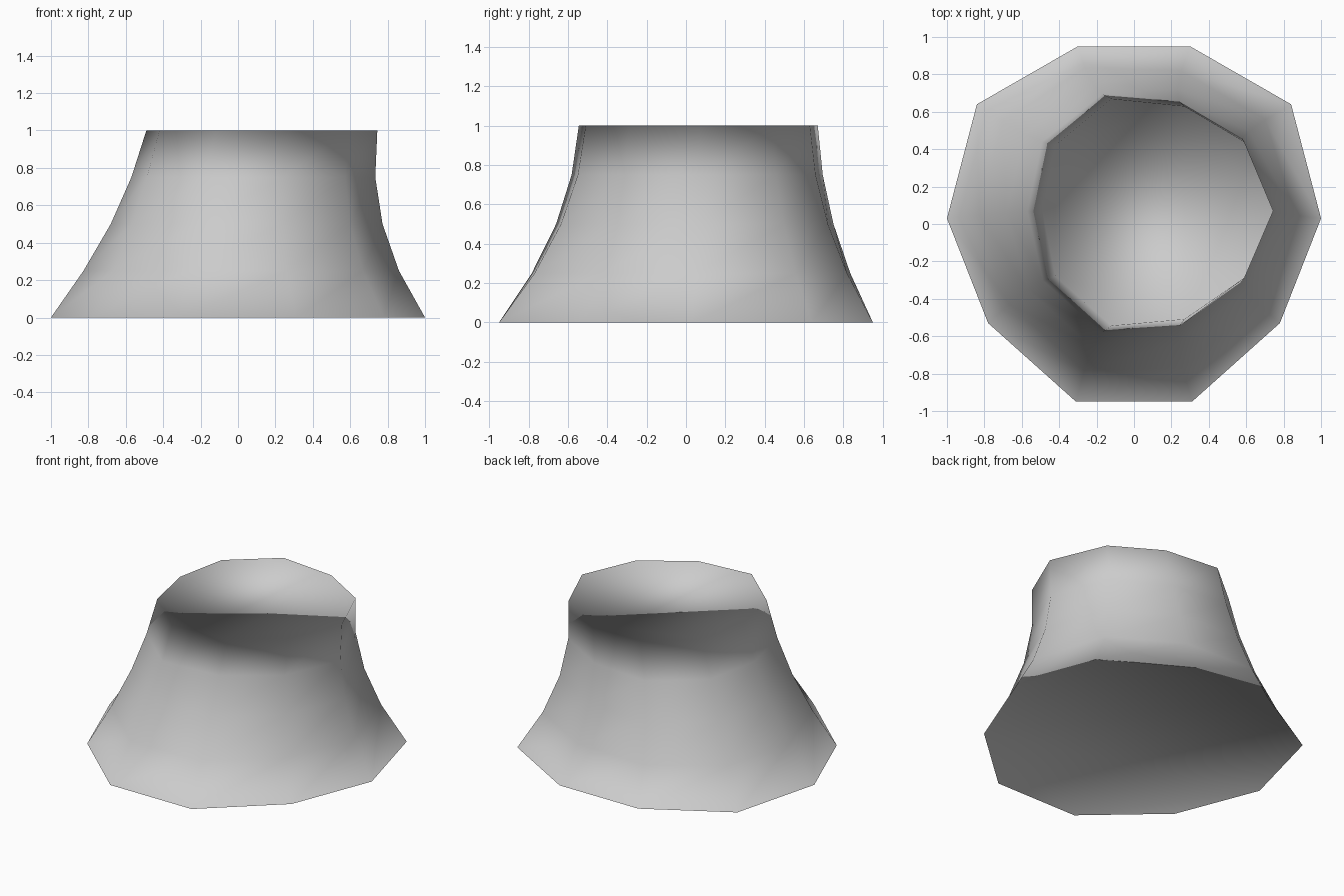
import bpy, bmesh
from mathutils import Vector

if "Cube" in bpy.data.objects:
    bpy.data.objects.remove(bpy.data.objects["Cube"])

# Ten-sided outlines of the foot and the rim, clockwise from the left
FOOT = [(-1, .03), (-.84, .64), (-.3, .95), (.3, .95), (.84, .64),
        (1, .03), (.78, -.53), (.31, -.95), (-.31, -.95), (-.78, -.53)]
RIM = [(-.49, .07), (-.42, .42), (-.12, .67), (.27, .63), (.59, .44),
       (.745, .07), (.59, -.29), (.27, -.51), (-.12, -.545), (-.42, -.28)]
# Flare profile: height, share of the foot outline, sideways lean
LEVELS = [(0, 1, 0), (.25, .59, -.035), (.5, .285, -.045),
          (.75, .09, -.034), (1, 0, 0)]

grey = bpy.data.materials.new("light_grey")
grey.diffuse_color = (.6, .6, .6, 1)
grey.use_nodes = True
grey.node_tree.nodes["Principled BSDF"].inputs["Base Color"].default_value = grey.diffuse_color

bm = bmesh.new()
rings = []
for z, share, lean in LEVELS:
    ring = []
    for foot, rim in zip(FOOT, RIM):
        p = Vector(rim).lerp(Vector(foot), share)
        ring.append(bm.verts.new((p.x + lean, p.y, z)))
    rings.append(ring)

# Flared wall
n = len(FOOT)
for low, high in zip(rings, rings[1:]):
    for i in range(n):
        j = (i + 1) % n
        bm.faces.new((low[j], low[i], high[i], high[j]))

# End caps, facing inwards and blended smoothly into the wall
bm.faces.new(rings[-1])
bm.faces.new(rings[0][::-1])
for f in bm.faces:
    f.smooth = True

mesh = bpy.data.meshes.new("flared_stump")
bm.to_mesh(mesh)
bm.free()
mesh.materials.append(grey)
stump = bpy.data.objects.new("flared_stump", mesh)
bpy.context.collection.objects.link(stump)
